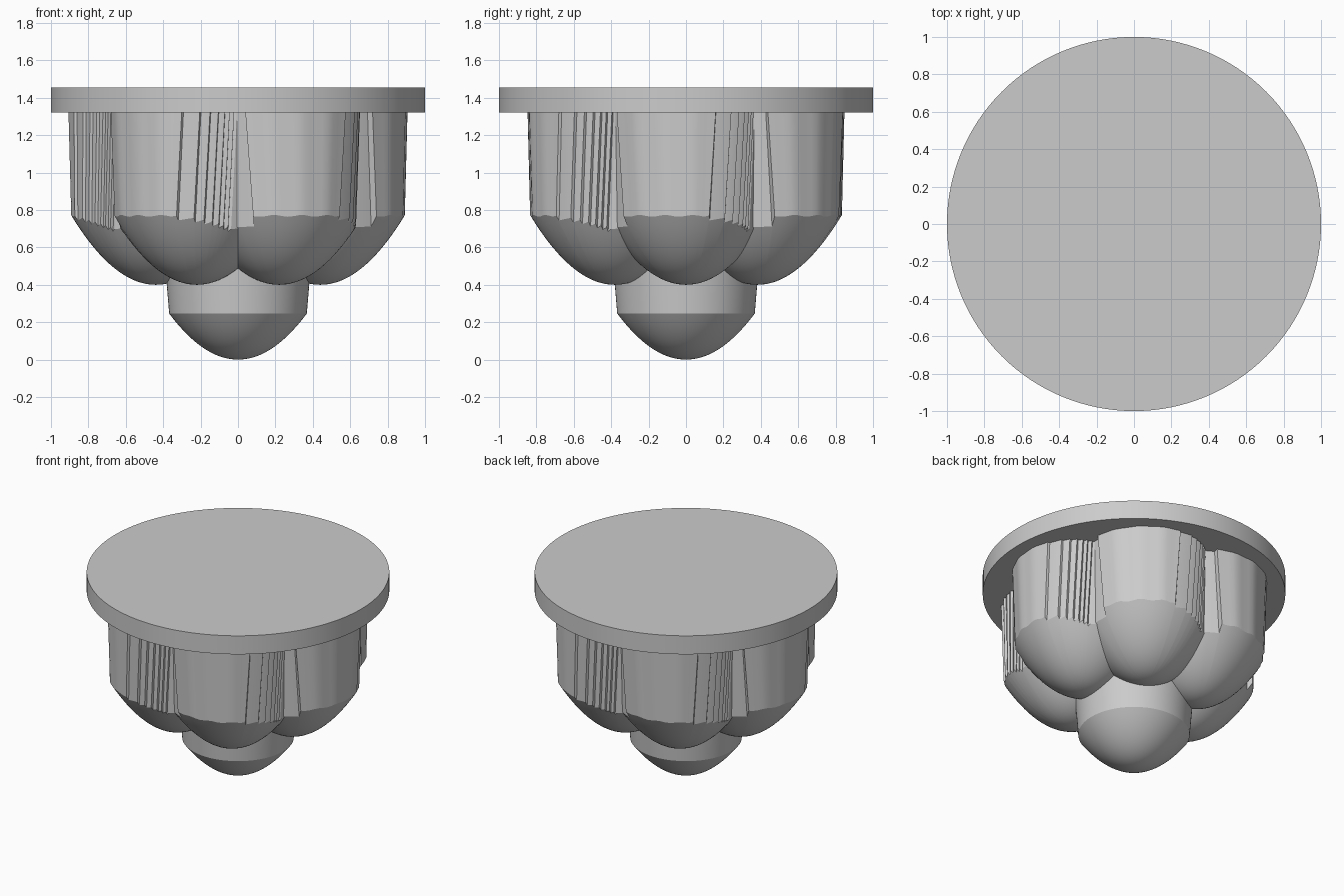
import bpy, bmesh
from math import radians, sin, cos, pi

cube = bpy.data.objects.get("Cube")
if cube:
    bpy.data.objects.remove(cube)

grey = bpy.data.materials.new("light_grey")
grey.use_nodes = True
colour = (0.6, 0.6, 0.6, 1)
grey.diffuse_color = colour
grey.node_tree.nodes["Principled BSDF"].inputs["Base Color"].default_value = colour

CURVE = 1.82        # steepness of the parabolic domes
PLATE_Z = 1.32      # underside of the top plate
DOME_ROWS = 18


def finish(bm, name):
    bmesh.ops.recalc_face_normals(bm, faces=bm.faces)
    mesh = bpy.data.meshes.new(name)
    bm.to_mesh(mesh)
    bm.free()
    mesh.materials.append(grey)
    obj = bpy.data.objects.new(name, mesh)
    bpy.context.collection.objects.link(obj)
    bpy.ops.object.select_all(action='DESELECT')
    obj.select_set(True)
    bpy.context.view_layer.objects.active = obj
    bpy.ops.object.shade_smooth_by_angle(angle=radians(22))
    return obj


def domed_post(name, columns, base_z, flare, centre=(0, 0), turn=0):
    """Wall over a parabolic dome; columns are (low angle, high angle, radius)."""
    bm = bmesh.new()
    rings = []

    def vert(angle, r, z):
        a = radians(angle + turn)
        return bm.verts.new((centre[0] + r * cos(a), centre[1] + r * sin(a), z))

    rings.append([vert(hi, r + flare, PLATE_Z + 0.01) for lo, hi, r in columns])
    # separate wall and dome loops meet on the jagged rim
    for i in range(DOME_ROWS):
        f = 1 - i / DOME_ROWS
        rings.append([vert(lo, r * f, base_z + CURVE * (r * f) ** 2)
                      for lo, hi, r in columns])
    n = len(columns)
    for upper, lower in zip(rings, rings[1:]):
        for k in range(n):
            j = (k + 1) % n
            bm.faces.new((upper[k], upper[j], lower[j], lower[k]))
    tip = bm.verts.new((centre[0], centre[1], base_z))
    for k in range(n):
        bm.faces.new((rings[-1][k], rings[-1][(k + 1) % n], tip))
    bm.faces.new(rings[0])
    return finish(bm, name)


# Wall outline of one lobe, measured from its outward direction
R = 0.45
outline = [(a, a, 0.412) for a in range(-180, -56, 6)]
outline += [(-49, -54, 0.414), (-48, -53, 0.449)]
for a in range(-44, 15, 4):
    outline.append((a, a + 4 * a / 48, R + 0.003 * sin(a * 1.9)))

# Saw-tooth pleats stepping inward towards the next lobe
teeth = [16, 28, 35, 41, 46, 50, 54, 57]
r = R
for a, b in zip(teeth, teeth[1:]):
    outline.append((a, a + 4, r))
    r -= 0.015
    outline.append((a + 0.9, a + 4.9, r))
    r += 0.0085
    outline.append((b - 0.1, b + 3.9, r))
outline += [(a, a, 0.407) for a in range(64, 180, 6)]

# Ring of six lobes
for i in range(6):
    turn = i * 60
    a = radians(turn)
    domed_post(f"outer_lobe_{i + 1}", outline, 0.40, 0.015,
               (0.44 * cos(a), 0.44 * sin(a)), turn)

# Central post
round_outline = [(a, a, 0.368) for a in range(0, 360, 4)]
domed_post("centre_post", round_outline, 0.0, 0.09)

# Round top plate
bm = bmesh.new()
bmesh.ops.create_cone(bm, cap_ends=True, segments=128, radius1=1, radius2=1, depth=0.135)
bmesh.ops.translate(bm, verts=bm.verts, vec=(0, 0, PLATE_Z + 0.0675))
finish(bm, "top_plate")
